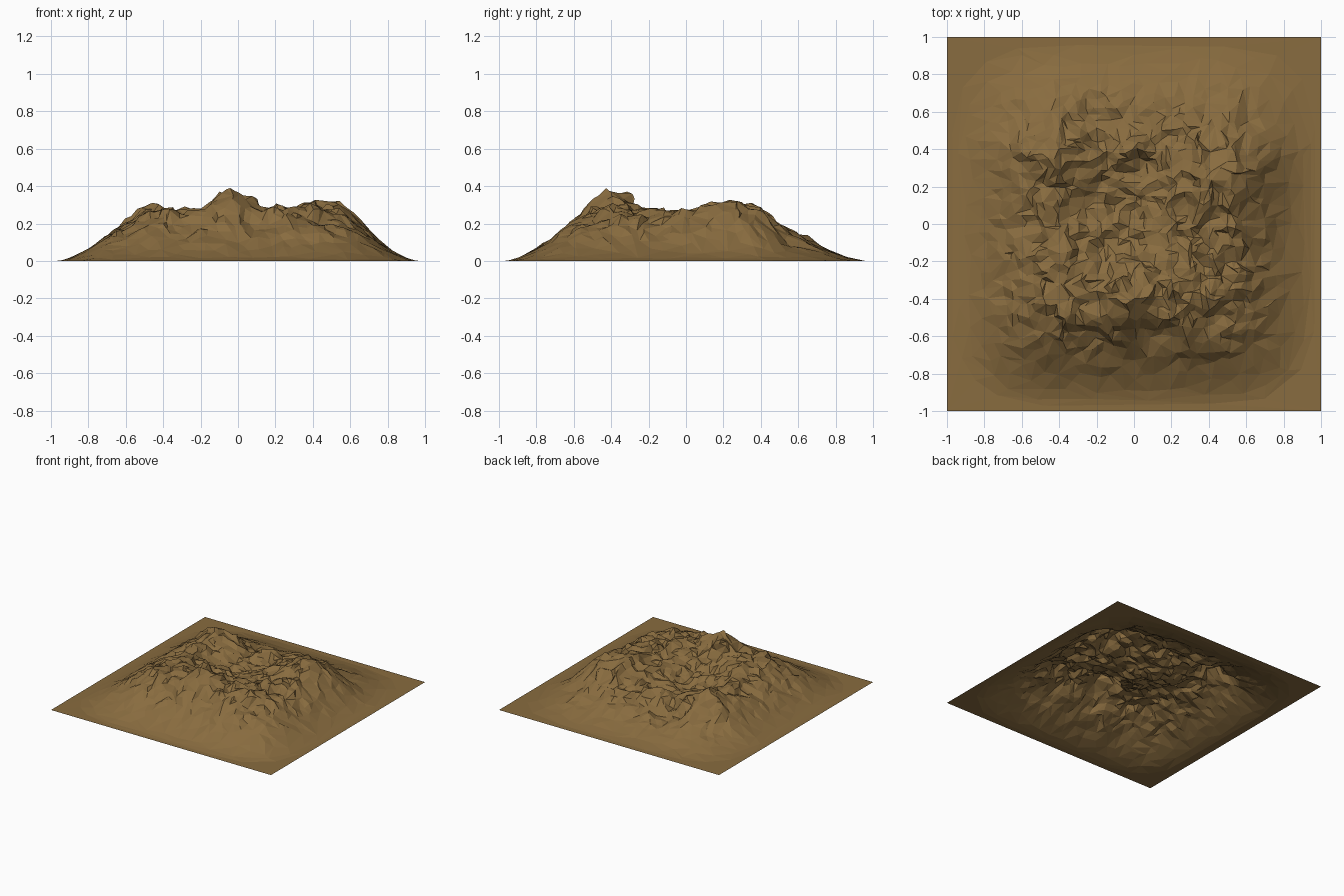
import bpy, bmesh, math
from mathutils import Vector, noise

if "Cube" in bpy.data.objects:
    bpy.data.objects.remove(bpy.data.objects["Cube"])

# Large landforms: x, y, height added, radius
FEATURES = [
    (-0.03, -0.40, 0.155, 0.13),  # main summit
    (-0.35, -0.38, 0.03, 0.18),   # front ridge, left
    (0.40, -0.38, 0.035, 0.18),   # front ridge, right
    (-0.45, 0.33, 0.045, 0.15),   # north-west ridge
    (-0.42, 0.62, 0.04, 0.13),
    (0.36, 0.22, 0.06, 0.12),     # east ridge
    (0.60, 0.28, 0.09, 0.18),
    (0.55, -0.05, 0.03, 0.18),
    (-0.08, 0.14, -0.11, 0.25),   # central basin
    (-0.20, 0.52, -0.06, 0.14),   # valley opening to the back
    (-0.15, -0.18, -0.04, 0.12),
    (0.14, 0.40, -0.03, 0.13),
    (0.18, 0.60, 0.03, 0.13),     # back ridge
]


def smooth(a, b, t):
    t = max(0.0, min(1.0, (t - a) / (b - a)))
    return t * t * (3 - 2 * t)


def height(x, y):
    # Rounded-square falloff to a flat border
    r = (abs(x) ** 5 + abs(y) ** 5) ** 0.2
    edge = smooth(-0.02, 0.54, 0.97 - r) - smooth(-0.02, 0.54, 0.0)
    plateau = 0.25 - 0.09 * smooth(0.38, 0.58, y)
    h = plateau + sum(a * math.exp(-((x - u) ** 2 + (y - v) ** 2) / (s * s))
                      for u, v, a, s in FEATURES)
    # Craggy detail, strongest on the high ground
    p = Vector((x + 3.1, y + 1.7, 0.4))
    crag = 0.014 * (1 - 3 * abs(noise.noise(p * 4.5)))
    crag += 0.032 * noise.noise(p * 9) + 0.038 * noise.noise(p * 17)
    return max(0.0, edge * (h - 0.008 + crag * (0.45 + 0.55 * edge)))


# Terrain sheet
N = 72
bm = bmesh.new()
bmesh.ops.create_grid(bm, x_segments=N, y_segments=N, size=1)
for v in bm.verts:
    x, y = v.co.x, v.co.y
    z = height(x, y)
    if max(abs(x), abs(y)) < 0.95:
        j = noise.noise_vector(Vector((x * 13, y * 13, 5))) * 0.05 * z / 0.3
        x, y = x + j.x, y + j.y
    v.co = (x, y, z)
bmesh.ops.triangulate(bm, faces=bm.faces)
me = bpy.data.meshes.new("mountain_terrain")
bm.to_mesh(me)
bm.free()
terrain = bpy.data.objects.new("mountain_terrain", me)
bpy.context.collection.objects.link(terrain)

# Irregular low-poly facets
dec = terrain.modifiers.new("facets", 'DECIMATE')
dec.ratio = 0.25

# Earth colour
mat = bpy.data.materials.new("earth")
mat.diffuse_color = (0.25, 0.15, 0.05, 1)
mat.use_nodes = True
mat.node_tree.nodes["Principled BSDF"].inputs["Base Color"].default_value = mat.diffuse_color
me.materials.append(mat)
